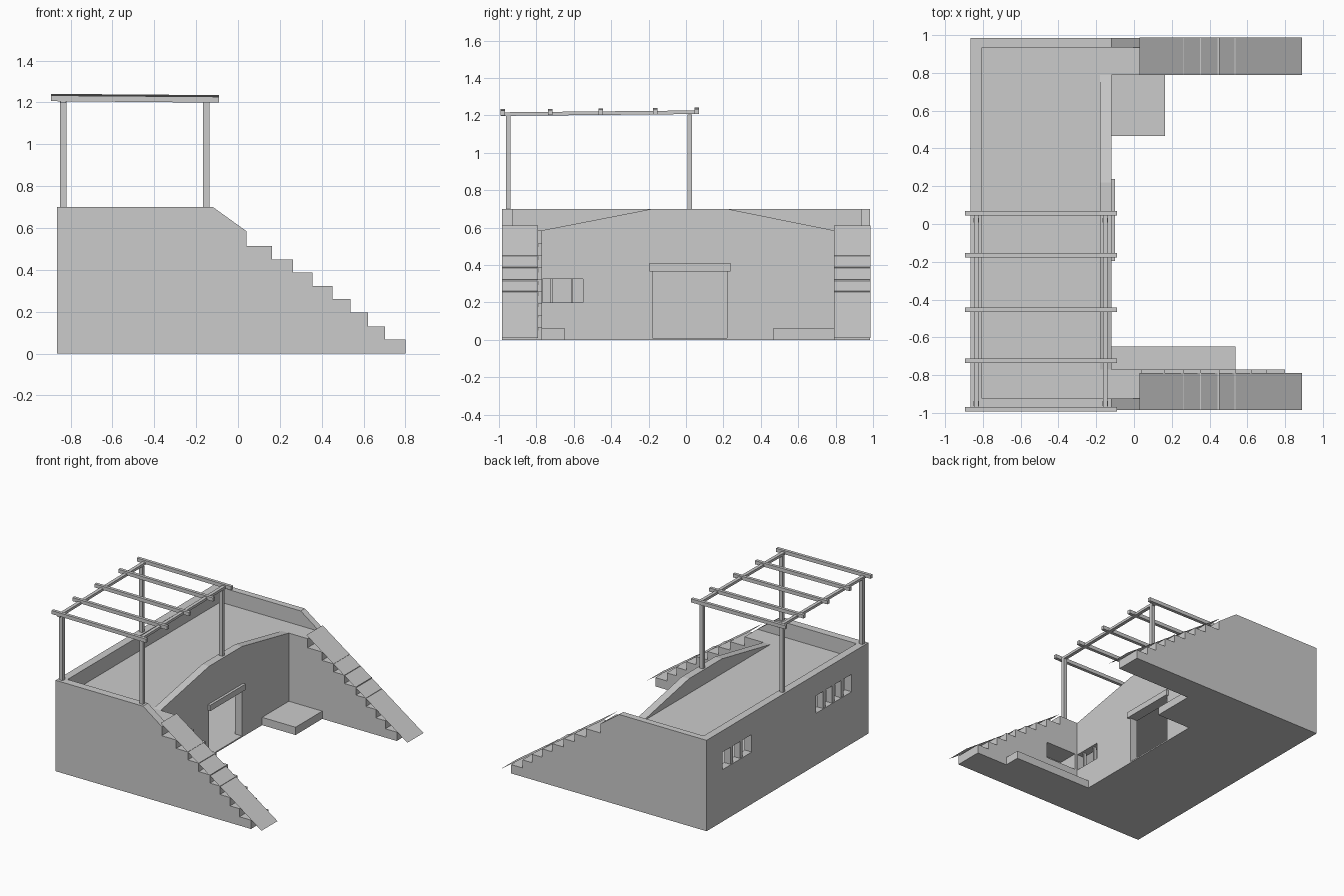
import bpy, bmesh
from mathutils import Vector

if "Cube" in bpy.data.objects:
    bpy.data.objects.remove(bpy.data.objects["Cube"])


def prism(name, pts, axis, a, b):
    """Extrude a 2D profile along axis: 'y' takes (x,z) points, 'x' takes (y,z)."""
    bm = bmesh.new()
    place = (lambda p, t: (p[0], t, p[1])) if axis == 'y' else (lambda p, t: (t, p[0], p[1]))
    face = bm.faces.new([bm.verts.new(place(p, a)) for p in pts])
    if b != a:
        out = bmesh.ops.extrude_face_region(bm, geom=[face])
        d = Vector((0, b - a, 0)) if axis == 'y' else Vector((b - a, 0, 0))
        bmesh.ops.translate(bm, vec=d, verts=[v for v in out['geom'] if isinstance(v, bmesh.types.BMVert)])
        bmesh.ops.recalc_face_normals(bm, faces=bm.faces[:])
    me = bpy.data.meshes.new(name)
    bm.to_mesh(me)
    bm.free()
    ob = bpy.data.objects.new(name, me)
    bpy.context.collection.objects.link(ob)
    return ob


def box(name, x, y, z):
    return prism(name, [(x[0], z[0]), (x[1], z[0]), (x[1], z[1]), (x[0], z[1])], 'y', *y)


def cut(target, x, y, z):
    cutter = box("cutter", x, y, z)
    cutter.hide_render = True
    m = target.modifiers.new("cut", 'BOOLEAN')
    m.operation, m.solver, m.object = 'DIFFERENCE', 'EXACT', cutter
    bpy.context.view_layer.objects.active = target
    bpy.ops.object.modifier_apply(modifier=m.name)
    bpy.data.objects.remove(cutter)


FLOOR, TOP = 0.585, 0.70

# Hollow house with door and window openings
house = box("house", (-.865, -.12), (-.985, .985), (0, FLOOR))
cut(house, (-.805, -.18), (-.925, .935), (.01, .55))
cut(house, (-.25, -.05), (-.18, .22), (.01, .365))
cut(house, (-.25, -.05), (-.768, -.55), (.2, .325))
back_windows = [(.435, .79, 3), (-.78, -.345, 4)]
for y0, y1, n in back_windows:
    cut(house, (-.95, -.75), (y0, y1), (.4, .535))
    for i in range(1, n):
        c = y0 + (y1 - y0) * i / n
        box("back_mullion", (-.86, -.81), (c - .015, c + .015), (.395, .54))
for c in (-.72, -.61):
    box("front_mullion", (-.16, -.135), (c - .006, c + .006), (.195, .33))
box("door_lintel", (-.13, -.10), (-.195, .237), (.365, .41))

# Stepped side wings
steps = [(.04, .515), (.163, .45), (.262, .388), (.355, .323),
         (.452, .26), (.537, .195), (.622, .13), (.703, .068)]
profile = [(-.12, 0), (-.12, FLOOR), (.04, FLOOR)]
for i, (x, z) in enumerate(steps):
    nx = steps[i + 1][0] if i < 7 else .80
    profile += [(x, z), (nx, z)]
profile.append((.80, 0))
wing_left = prism("wing_left", profile, 'y', -.985, -.77)
prism("wing_right", profile, 'y', .79, .985)
cut(wing_left, (-.10, .16), (-.93, -.7), (.2, .325))

# Thin sloping sheets lying on the stairs
for name, y0, y1 in (("ramp_left", -.985, -.79), ("ramp_right", .79, .987)):
    bm = bmesh.new()
    bm.faces.new([bm.verts.new(v) for v in
                  ((.03, y0, .61), (.89, y0, .01), (.89, y1, .01), (.03, y1, .61))])
    me = bpy.data.meshes.new(name)
    bm.to_mesh(me)
    bm.free()
    bpy.context.collection.objects.link(bpy.data.objects.new(name, me))

# Parapets around the terrace
side = [(-.865, FLOOR), (-.865, TOP), (-.12, TOP), (.04, FLOOR)]
prism("parapet_left", side, 'y', -.985, -.925)
prism("parapet_right", side, 'y', .935, .985)
box("parapet_back", (-.865, -.805), (-.925, .935), (FLOOR, TOP))
prism("parapet_front", [(-.77, FLOOR), (-.18, TOP), (.22, TOP), (.79, FLOOR)], 'x', -.18, -.12)

# Courtyard benches
box("bench_left", (-.12, .537), (-.77, -.648), (0, .06))
box("bench_right", (-.12, .165), (.465, .79), (0, .06))

# Pergola: posts, beams and slightly tilted rafters
for x in (-.835, -.152):
    for y in (-.95, .02):
        box("pergola_post", (x - .015, x + .015), (y - .013, y + .013), (TOP - .01, 1.205))
    prism("pergola_beam", [(-.99, 1.197), (.06, 1.207), (.06, 1.226), (-.99, 1.216)],
          'x', x - .013, x + .013)
for i, y in enumerate((-.98, -.725, -.455, -.165, .058)):
    z = 1.202 + .002 * i
    prism("pergola_rafter", [(-.895, z + .004), (-.09, z - .003), (-.09, z + .025), (-.895, z + .031)],
          'y', y - .012, y + .012)
